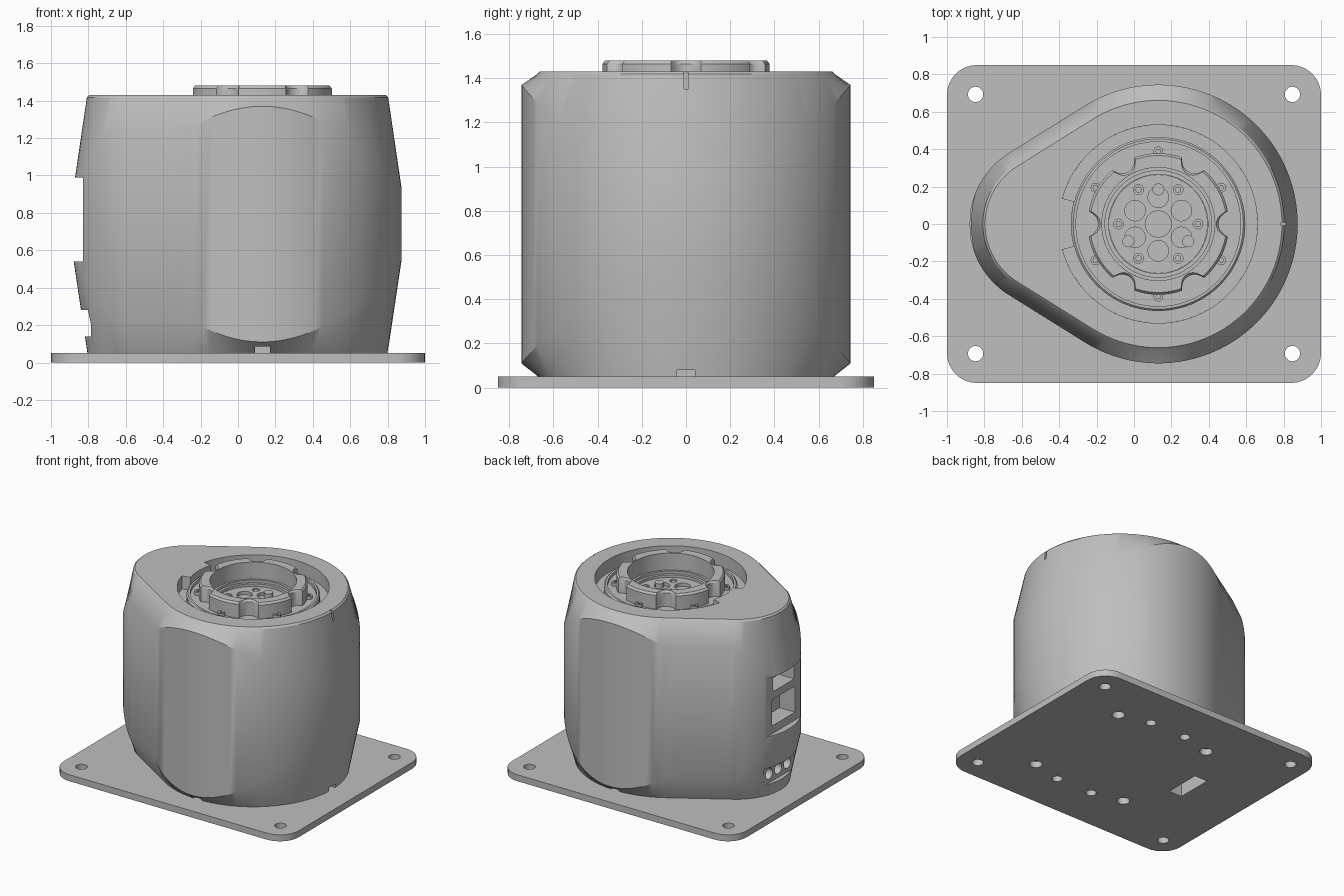
import bpy
import bmesh
from math import sin, cos, pi, radians, asin, sqrt

old = bpy.data.objects.get("Cube")
if old:
    bpy.data.objects.remove(old)

grey = bpy.data.materials.new("light grey")
grey.use_nodes = True
COLOUR = (0.52, 0.52, 0.52, 1)
grey.diffuse_color = COLOUR
grey.node_tree.nodes["Principled BSDF"].inputs["Base Color"].default_value = COLOUR

AXIS = 0.13          # x of the joint axis
BASE, TOP = 0.05, 1.43


def finish(name, bm):
    bmesh.ops.recalc_face_normals(bm, faces=bm.faces)
    mesh = bpy.data.meshes.new(name)
    bm.to_mesh(mesh)
    bm.free()
    mesh.materials.append(grey)
    ob = bpy.data.objects.new(name, mesh)
    bpy.context.collection.objects.link(ob)
    return ob


def loft(name, rings):
    """Closed solid through rings of equal point count."""
    bm = bmesh.new()
    loops = [[bm.verts.new(p) for p in ring] for ring in rings]
    n = len(loops[0])
    for a, b in zip(loops, loops[1:]):
        for i in range(n):
            j = (i + 1) % n
            bm.faces.new((a[i], a[j], b[j], b[i]))
    bm.faces.new(loops[0])
    bm.faces.new(loops[-1])
    return finish(name, bm)


def circle(x, y, r, n=32):
    return [(x + r * cos(2 * pi * i / n), y + r * sin(2 * pi * i / n)) for i in range(n)]


def at(outline, z):
    return [(x, y, z) for x, y in outline]


def cyl(name, x, y, r, z0, z1, n=32):
    o = circle(x, y, r, n)
    return loft(name, [at(o, z0), at(o, z1)])


def box(name, x, y, z):
    o = [(x[0], y[0]), (x[1], y[0]), (x[1], y[1]), (x[0], y[1])]
    return loft(name, [at(o, z[0]), at(o, z[1])])


def select(ob):
    bpy.ops.object.select_all(action='DESELECT')
    ob.select_set(True)
    bpy.context.view_layer.objects.active = ob


def cut(target, cutters):
    for c in cutters:
        mod = target.modifiers.new("cut", 'BOOLEAN')
        mod.operation, mod.solver, mod.object = 'DIFFERENCE', 'EXACT', c
        select(target)
        bpy.ops.object.modifier_apply(modifier=mod.name)
        bpy.data.objects.remove(c)


def smooth(ob):
    select(ob)
    bpy.ops.object.shade_smooth_by_angle(angle=radians(28))


def polar(r, deg):
    return AXIS + r * cos(radians(deg)), r * sin(radians(deg))


# Base plate with rounded corners, mounting holes and cable slot
corner = []
for k, (sx, sy) in enumerate([(1, 1), (-1, 1), (-1, -1), (1, -1)]):
    for i in range(9):
        a = pi / 2 * (k + i / 8)
        corner.append((sx * 0.84 + 0.16 * cos(a), sy * 0.69 + 0.16 * sin(a)))
plate = loft("base_plate", [at(corner, 0), at(corner, BASE)])
holes = [cyl("hole", sx * 0.847, sy * 0.693, 0.041, -0.1, 0.2) for sx in (1, -1) for sy in (1, -1)]
for sy in (1, -1):
    for dx, y, r in ((0.4, 0.45, 0.045), (0.155, 0.51, 0.037)):
        holes += [cyl("hole", 0.12 + s * dx, sy * y, r, -0.1, 0.2) for s in (1, -1)]
holes.append(box("slot", (-0.55, -0.44), (-0.14, 0.14), (-0.1, 0.2)))
cut(plate, holes)
smooth(plate)

# Teardrop body: two arcs joined by tangents, with a chamfer that deepens towards the ends
R, r2, c2 = 0.745, 0.447, -0.433
tangent = pi / 2 + asin((R - r2) / (AXIS - c2))
outline = []             # (x, y, normal angle)
for i in range(73):
    a = -tangent + 2 * tangent * i / 72
    outline.append((AXIS + R * cos(a), R * sin(a), a))
for i in range(1, 8):    # upper flat
    t = i / 8
    x0, y0 = AXIS + R * cos(tangent), R * sin(tangent)
    x1, y1 = c2 + r2 * cos(tangent), r2 * sin(tangent)
    outline.append((x0 + (x1 - x0) * t, y0 + (y1 - y0) * t, tangent))
flat = outline[-7:]
for i in range(33):
    a = tangent + (2 * pi - 2 * tangent) * i / 32
    outline.append((c2 + r2 * cos(a), r2 * sin(a), a))
outline += [(x, -y, -a) for x, y, a in reversed(flat)]


def ring(inset, height):
    return [(x - inset * cos(a), y - inset * sin(a), height(0.06 + 0.44 * cos(a) ** 2))
            for x, y, a in outline]


body = loft("body_shell", [
    ring(0.075, lambda h: BASE),
    ring(0, lambda h: BASE + h),
    ring(0, lambda h: TOP - h),
    ring(0.072, lambda h: TOP - 0.012),
    ring(0.084, lambda h: TOP)])

cutters = [
    cyl("joint_well", AXIS, 0, 0.53, 1.2, 1.6, 96),
    box("connector_panel", (-1, -0.83), (-0.4, 0.4), (0.54, 0.99)),
    box("upper_window", (-1, -0.70), (-0.13, 0.13), (0.86, 0.965)),
    box("lower_window", (-1, -0.70), (-0.14, 0.14), (0.6, 0.8)),
    box("socket_panel", (-1, -0.785), (-0.19, 0.19), (0.14, 0.28)),
    box("index_notch", (0.785, 1), (-0.008, 0.008), (1.35, 1.6)),
    box("front_port", (0.09, 0.17), (-1, -0.62), (0, 0.085)),
    box("back_port", (0.09, 0.17), (0.62, 1), (0, 0.085)),
    box("side_port", (0.75, 1), (-0.04, 0.04), (0, 0.08)),
    box("cable_slot", (-0.55, -0.44), (-0.14, 0.14), (-0.1, 0.2)),
]
for y in (-0.11, 0, 0.11):   # round sockets
    o = circle(y, 0.21, 0.042, 24)
    cutters.append(loft("socket", [[(x, u, v) for u, v in o] for x in (-1, -0.72)]))
cut(body, cutters)
smooth(body)

# Key tab filling the gap in the joint well
arc = [polar(0.54, 180 + d) for d in range(-15, 16, 3)]
arc += [polar(0.465, 180 + d) for d in range(15, -16, -3)]
tab = loft("key_tab", [at(arc, 1.2), at(arc, TOP)])

# Turned joint seat: stepped rings and central bore
profile = [(0.53, 1.33), (0.465, 1.33), (0.465, 1.375), (0.455, 1.385), (0.44, 1.385),
           (0.44, 1.36), (0.31, 1.36), (0.302, 1.36), (0.302, 1.35), (0.285, 1.35),
           (0.285, 1.33), (0.265, 1.33), (0.265, 1.25), (0.0, 1.25)]
bm = bmesh.new()
vs = [bm.verts.new((AXIS + r, 0, z)) for r, z in profile]
es = [bm.edges.new(p) for p in zip(vs, vs[1:])]
bmesh.ops.spin(bm, geom=vs + es, cent=(AXIS, 0, 0), axis=(0, 0, 1), angle=2 * pi, steps=80)
bmesh.ops.remove_doubles(bm, verts=bm.verts, dist=0.0001)
seat = finish("joint_seat", bm)
for f in seat.data.polygons:     # seat faces look upwards
    if f.normal.z < -0.5:
        seat.data.flip_normals()
        break
smooth(seat)


# Raised collar with six scallops around the bolts
def collar_ring(shrink, z):
    pts = []
    for i in range(240):
        a = 2 * pi * i / 240
        d = (a - pi / 6 + pi / 6) % (pi / 3) - pi / 6
        r, bolt, s = 0.378, 0.388, 0.066
        off = bolt * sin(d)
        if abs(off) < s:
            r = min(r, bolt * cos(d) - sqrt(s * s - off * off))
        r -= shrink
        pts.append((AXIS + r * cos(a), r * sin(a), z))
    # scallops sit at 30 degrees plus multiples of 60
    c, s = cos(pi / 6), sin(pi / 6)
    return [(AXIS + (x - AXIS) * c - y * s, (x - AXIS) * s + y * c, z) for x, y, z in pts]


collar = loft("joint_collar", [collar_ring(0, 1.34), collar_ring(0, 1.465), collar_ring(0.012, 1.48)])
cut(collar, [cyl("bore", AXIS, 0, 0.302, 1.2, 1.6, 96)])
smooth(collar)

# Flange bolts in the scallops
for k in range(6):
    x, y = polar(0.388, 30 + 60 * k)
    bolt = cyl("flange_bolt", x, y, 0.026, 1.34, 1.385, 20)
    cut(bolt, [cyl("hex", x, y, 0.013, 1.37, 1.5, 6)])
    smooth(bolt)

# Hub at the bottom of the bore: centre hole, petal pockets, bolt holes and pins
hub = cyl("hub_disc", AXIS, 0, 0.264, 1.24, 1.31, 64)
cutters = [cyl("centre", AXIS, 0, 0.07, 1.27, 1.5)]
for k in range(6):
    cutters.append(cyl("petal", *polar(0.143, 30 + 60 * k), 0.055, 1.285, 1.5, 24))
    cutters.append(cyl("bolt_hole", *polar(0.212, 60 * k), 0.026, 1.28, 1.5, 20))
cut(hub, cutters)
smooth(hub)
for k in range(3):
    smooth(cyl("hub_pin", *polar(0.185, 90 + 120 * k), 0.032, 1.26, 1.32, 24))
for k in range(6):
    smooth(cyl("hub_bolt", *polar(0.212, 60 * k), 0.016, 1.26, 1.305, 16))
